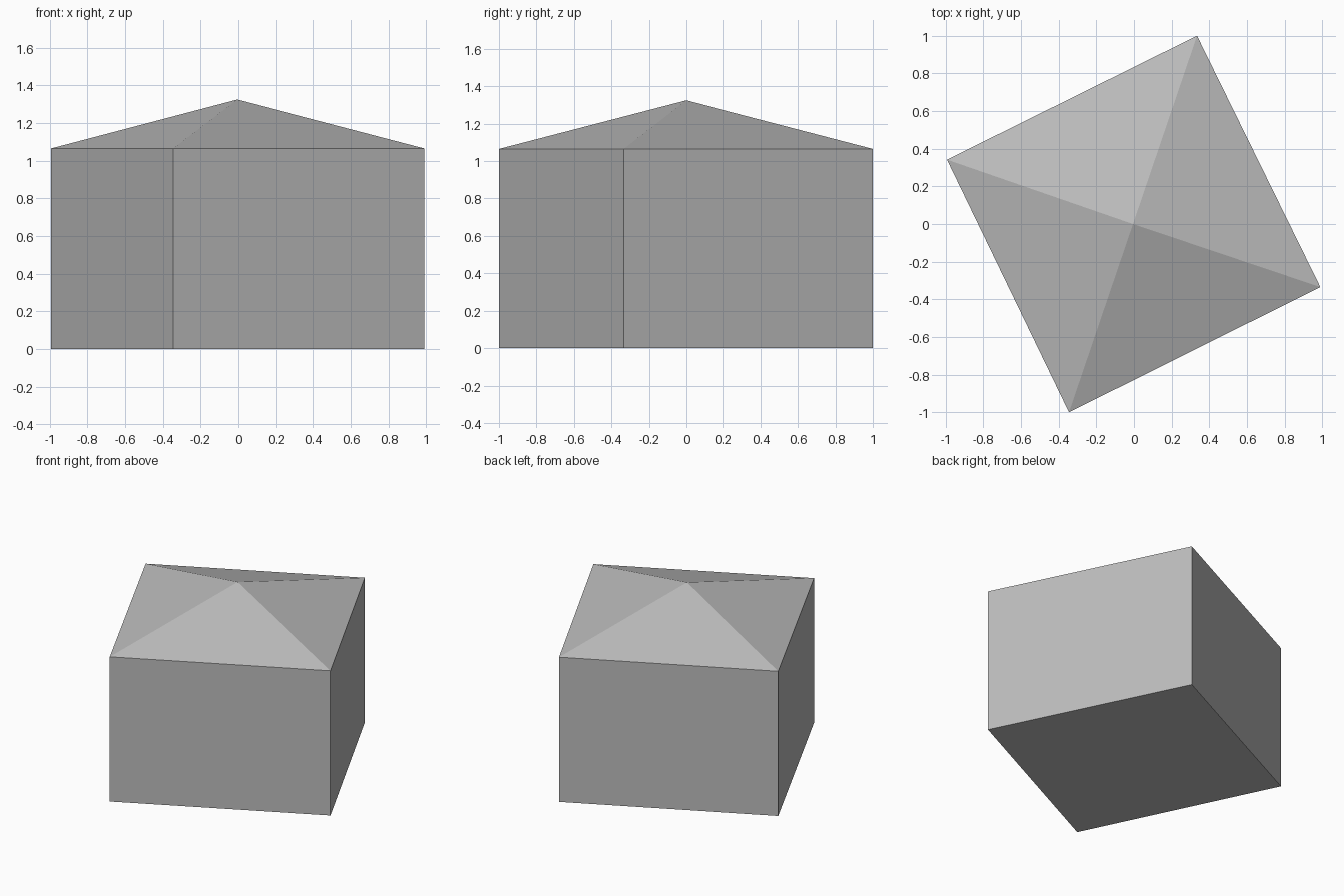
import bpy
import bmesh

cube = bpy.data.objects.get("Cube")
if cube:
    bpy.data.objects.remove(cube, do_unlink=True)

EAVES, PEAK = 1.065, 1.325
CORNERS = [(-0.345, -1.0), (0.99, -0.335), (0.335, 1.0), (-0.993, 0.342)]

# Single plain grey for the whole building
grey = bpy.data.materials.new("plain_grey")
grey.use_nodes = True
colour = (0.5, 0.5, 0.5, 1.0)
grey.diffuse_color = colour
grey.node_tree.nodes["Principled BSDF"].inputs["Base Color"].default_value = colour


def add_part(name, bm):
    bmesh.ops.recalc_face_normals(bm, faces=bm.faces[:])
    mesh = bpy.data.meshes.new(name)
    bm.to_mesh(mesh)
    bm.free()
    mesh.materials.append(grey)
    obj = bpy.data.objects.new(name, mesh)
    bpy.context.collection.objects.link(obj)
    return obj


# Building: floor outline raised to the eaves, then poked into a pyramid roof
bm = bmesh.new()
floor = bm.faces.new([bm.verts.new((x, y, 0)) for x, y in CORNERS])
raised = bmesh.ops.extrude_face_region(bm, geom=[floor], use_keep_orig=True)["geom"]
top_verts = [g for g in raised if isinstance(g, bmesh.types.BMVert)]
top_face = [g for g in raised if isinstance(g, bmesh.types.BMFace)]
bmesh.ops.translate(bm, verts=top_verts, vec=(0, 0, EAVES))
peak = bmesh.ops.poke(bm, faces=top_face)["verts"][0]
peak.co = (-0.005, 0, PEAK)
add_part("hipped_roof_building", bm)
